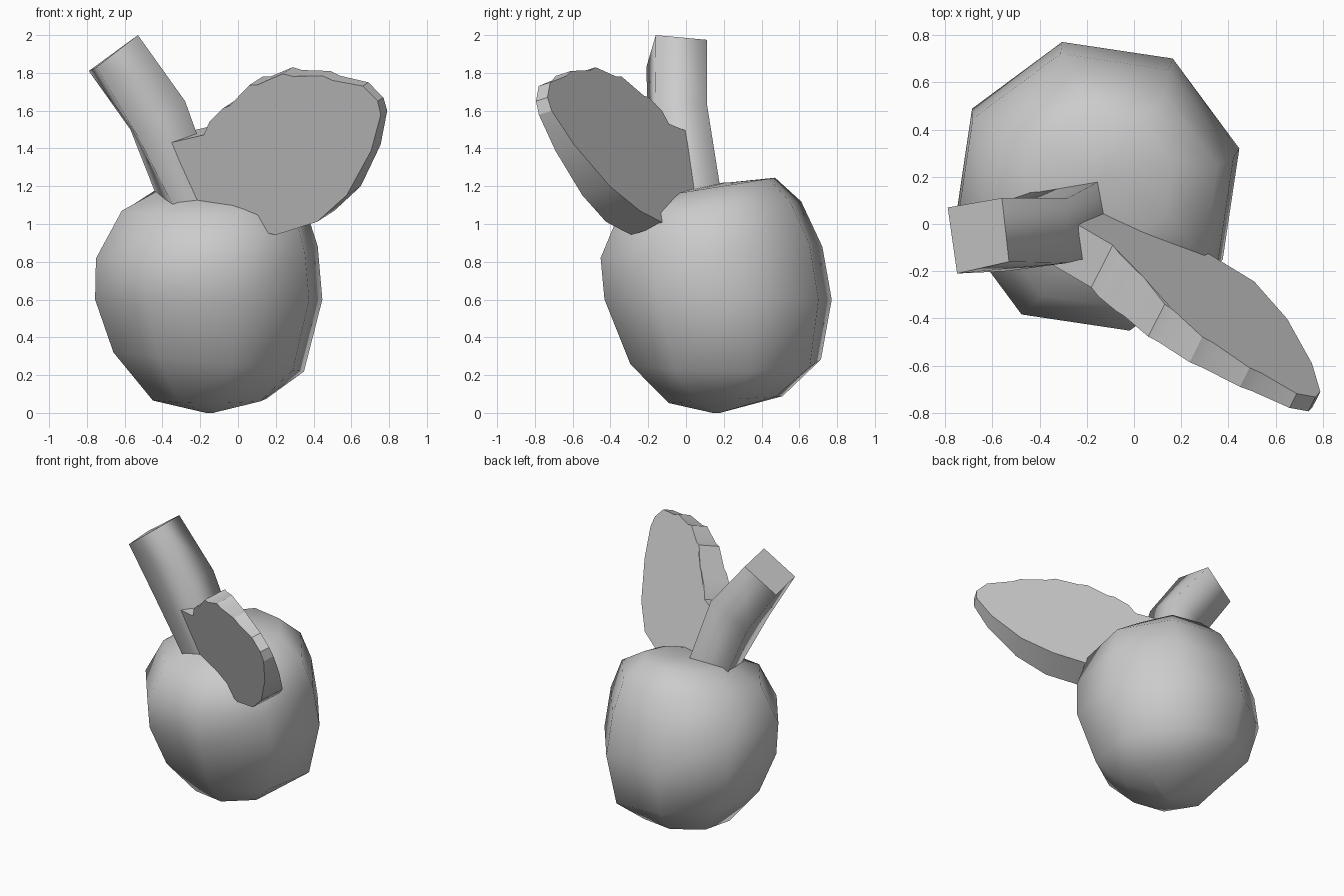
import bpy, bmesh, math
from mathutils import Vector

cube = bpy.data.objects.get("Cube")
if cube:
    bpy.data.objects.remove(cube, do_unlink=True)

GREY = (0.6, 0.6, 0.6, 1)
grey = bpy.data.materials.new("plain_grey")
grey.use_nodes = True
grey.diffuse_color = GREY
grey.node_tree.nodes["Principled BSDF"].inputs["Base Color"].default_value = GREY


def loft(name, rings, angle):
    """Skin a stack of equal rings, close both ends and smooth up to an angle."""
    bm = bmesh.new()
    rows = [[bm.verts.new(p) for p in ring] for ring in rings]
    n = len(rows[0])
    for low, high in zip(rows, rows[1:]):
        for i in range(n):
            j = (i + 1) % n
            bm.faces.new((low[i], low[j], high[j], high[i]))
    bm.faces.new(rows[0][::-1])
    bm.faces.new(rows[-1])
    bmesh.ops.recalc_face_normals(bm, faces=bm.faces)
    mesh = bpy.data.meshes.new(name)
    bm.to_mesh(mesh)
    bm.free()
    mesh.materials.append(grey)
    obj = bpy.data.objects.new(name, mesh)
    bpy.context.collection.objects.link(obj)
    bpy.ops.object.select_all(action="DESELECT")
    obj.select_set(True)
    bpy.context.view_layer.objects.active = obj
    bpy.ops.object.shade_smooth_by_angle(angle=math.radians(angle))
    return obj


# Fruit: eight-sided rings given as centre x, centre y, height, radius, x tilt, y tilt
def fruit_ring(cx, cy, z, r, tilt_x, tilt_y):
    ring = []
    for i in range(8):
        a = math.radians(14 + 45 * i)
        dx, dy = r * math.cos(a), r * math.sin(a)
        ring.append((cx + dx, cy + dy, z + tilt_x * dx + tilt_y * dy))
    return ring


fruit_profile = [
    (-0.15, 0.16, 0.0, 0.02, 0, 0),
    (-0.15, 0.21, 0.07, 0.31, 0, 0.06),
    (-0.155, 0.21, 0.27, 0.52, -0.1, 0),
    (-0.155, 0.17, 0.60, 0.62, 0, 0),
    (-0.165, 0.135, 0.85, 0.605, 0.04, 0.06),
    (-0.13, 0.125, 1.08, 0.5, 0, 0.08),
    (-0.12, 0.19, 1.20, 0.29, 0, 0.16),
    (-0.12, 0.22, 1.22, 0.02, 0, 0),
]
loft("fruit", [fruit_ring(*p) for p in fruit_profile], 70)

# Stem: square section, bending to the right as it rises, with flat ends
stem = loft("stem", [
    [(-0.42, 0.14, 1.12), (-0.15, 0.18, 1.20), (-0.10, -0.12, 1.15), (-0.34, -0.16, 1.09)],
    [(-0.57, 0.09, 1.50), (-0.28, 0.11, 1.64), (-0.28, -0.165, 1.65), (-0.54, -0.20, 1.48)],
    [(-0.79, 0.07, 1.81), (-0.56, 0.11, 1.975), (-0.53, -0.16, 2.0), (-0.75, -0.21, 1.83)],
], 180)
for cap in stem.data.polygons[-2:]:
    cap.use_smooth = False

# Leaf: serrated outline on a slanted plane, thinning towards the tip
normal = Vector((0.434, 0.856, 0.278))
outline = [
    (-0.26, 1.49), (-0.09, 1.53), (-0.06, 1.60), (0.01, 1.67), (0.04, 1.68),
    (0.13, 1.78), (0.17, 1.78), (0.29, 1.83), (0.34, 1.815), (0.49, 1.81),
    (0.54, 1.785), (0.69, 1.75), (0.77, 1.67), (0.79, 1.60), (0.755, 1.42),
    (0.65, 1.20), (0.51, 1.07), (0.29, 1.0), (0.09, 1.05), (-0.13, 1.18),
]
front, back = [], []
for x, z in outline:
    thickness = 0.21 - 0.17 * max(0, x + z - 1.62)
    y = -0.29 - 0.507 * (x - 0.2) - 0.325 * (z - 0.94) + thickness / normal.y
    back.append(Vector((x, y, z)))
    front.append(back[-1] - normal * thickness)
loft("leaf", [front, back], 25)
